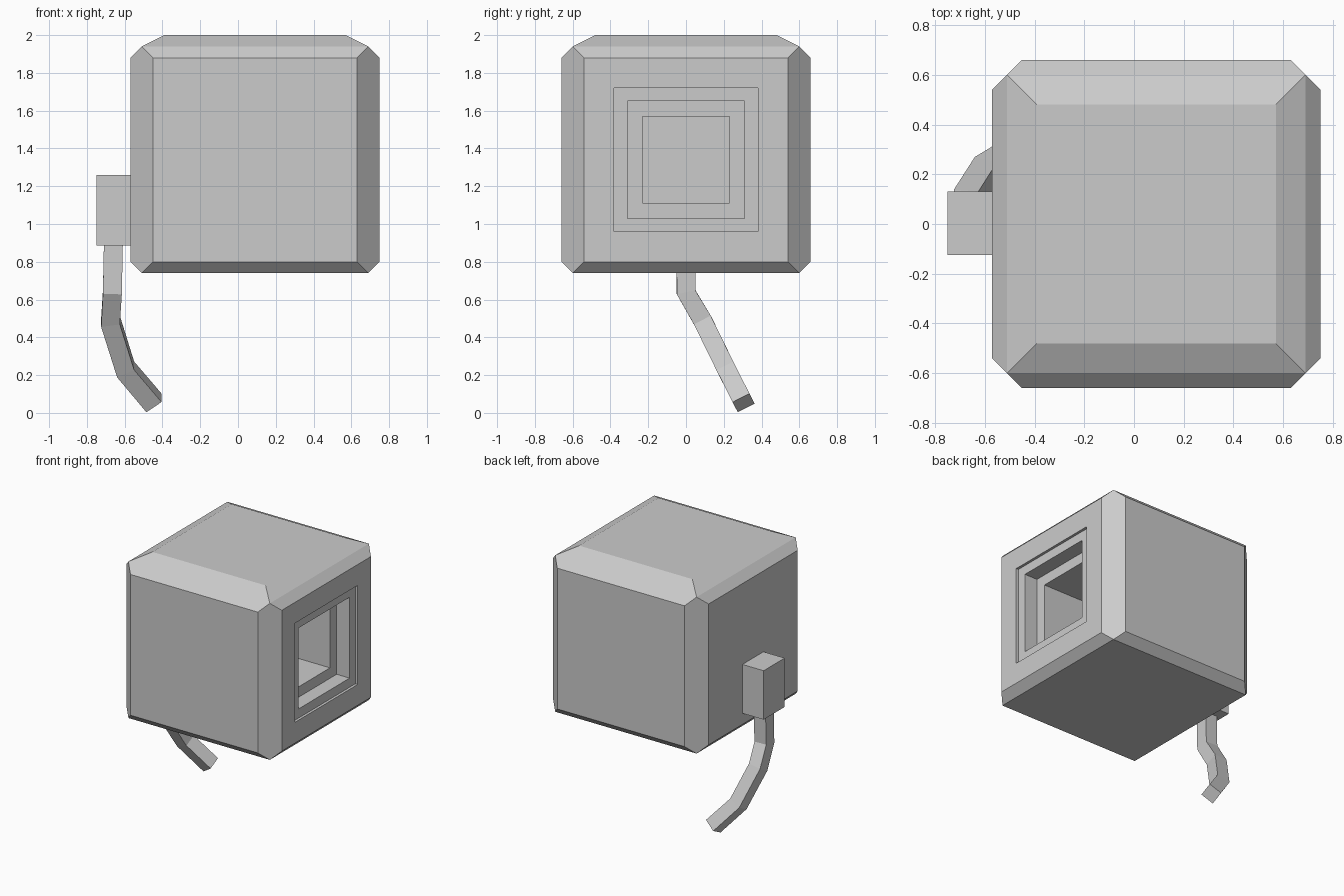
import bpy, bmesh, math
from mathutils import Vector

if "Cube" in bpy.data.objects:
    bpy.data.objects.remove(bpy.data.objects["Cube"])


def finish(name, bm):
    bmesh.ops.recalc_face_normals(bm, faces=bm.faces)
    me = bpy.data.meshes.new(name)
    bm.to_mesh(me)
    bm.free()
    bpy.context.collection.objects.link(bpy.data.objects.new(name, me))


def box(bm, lo, hi):
    geo = bmesh.ops.create_cube(bm, size=1)
    lo, hi = Vector(lo), Vector(hi)
    for v in geo["verts"]:
        v.co = (lo + hi) / 2 + v.co * (hi - lo)


def step(bm, face, normal, inset, depth):
    """Extrude an axis-aligned face, shrinking it by inset and moving it by depth."""
    bmesh.ops.inset_individual(bm, faces=[face], thickness=0, depth=0)
    c = face.calc_center_median()
    for v in face.verts:
        d = v.co - c
        for i in range(3):
            if abs(d[i]) > 1e-4:
                v.co[i] -= math.copysign(inset, d[i])
        v.co += normal * depth


# Housing: a box with raised bevelled panels on all sides but the bottom
bm = bmesh.new()
box(bm, (-0.51, -0.60, 0.74), (0.69, 0.60, 1.94))
bm.normal_update()
window = None
for f, n in [(f, f.normal.copy()) for f in bm.faces]:
    if n.z < -0.5:
        continue
    step(bm, f, n, 0.12 if n.z > 0.5 else 0.06, 0.06)
    if n.x > 0.5:
        window = f

# Window opening: thin lip, wider throat, then the hollow interior
for inset, depth in [(0.16, 0), (0, -0.02), (-0.07, 0), (0, -0.11), (-0.08, 0), (0, -1.06)]:
    step(bm, window, Vector((1, 0, 0)), inset, depth)
finish("housing", bm)

# Side plug block
bm = bmesh.new()
box(bm, (-0.75, -0.125, 0.885), (-0.57, 0.13, 1.26))
finish("plug_block", bm)

# Hanging cable: square section swept along a bent path
path = [Vector(p) for p in [(-0.66, 0, 0.89), (-0.665, 0, 0.64), (-0.675, 0.09, 0.485),
                            (-0.595, 0.215, 0.23), (-0.445, 0.305, 0.053)]]
bm = bmesh.new()
rings = []
for i, p in enumerate(path):
    a, b = path[max(i - 1, 0)], path[min(i + 1, len(path) - 1)]
    t = (b - a).normalized()
    u = (Vector((1, 0, 0)) - t * t.x).normalized()
    w = t.cross(u)
    r = 0.05
    rings.append([bm.verts.new(p + u * r * sx + w * r * sy)
                  for sx, sy in [(-1, -1), (1, -1), (1, 1), (-1, 1)]])
for r0, r1 in zip(rings, rings[1:]):
    for k in range(4):
        bm.faces.new((r0[k], r0[(k + 1) % 4], r1[(k + 1) % 4], r1[k]))
bm.faces.new(rings[0])
bm.faces.new(rings[-1])
finish("cable", bm)
